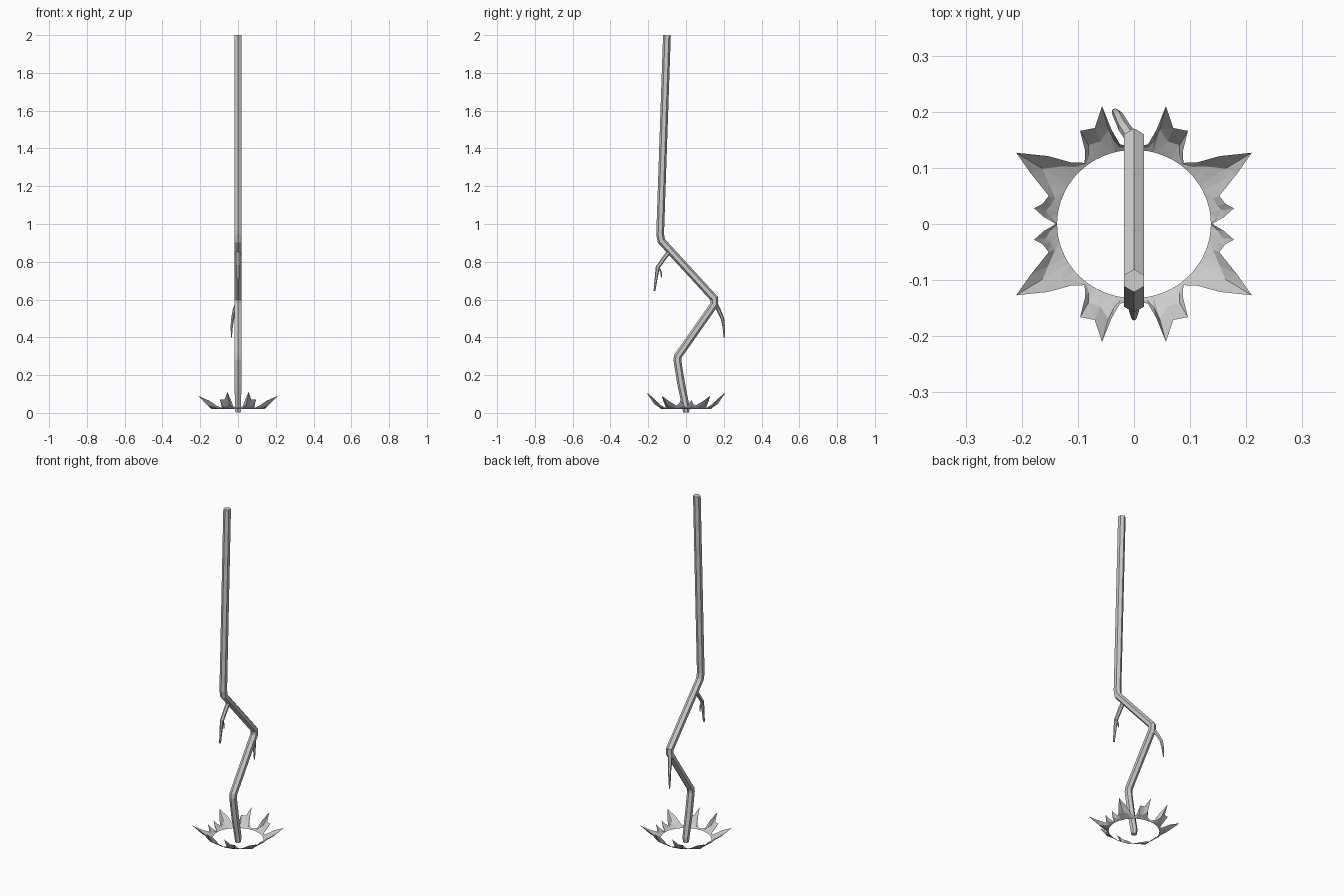
import bpy, bmesh, math
from mathutils import Vector

if "Cube" in bpy.data.objects:
    bpy.data.objects.remove(bpy.data.objects["Cube"])


def make_object(name, bm):
    bmesh.ops.recalc_face_normals(bm, faces=bm.faces)
    me = bpy.data.meshes.new(name)
    bm.to_mesh(me)
    bm.free()
    ob = bpy.data.objects.new(name, me)
    bpy.context.collection.objects.link(ob)
    return ob


def tube(name, path, radii, sides=6):
    """Tapered faceted tube swept along a path lying close to the YZ plane."""
    pts = [Vector(p) for p in path]
    bm = bmesh.new()
    rings = []
    for i, p in enumerate(pts):
        d_in = (p - pts[max(i - 1, 0)]).normalized()
        d_out = (pts[min(i + 1, len(pts) - 1)] - p).normalized()
        t = (d_in + d_out).normalized()
        v = t.cross(Vector((1, 0, 0))).normalized()
        u = v.cross(t).normalized()
        miter = 1.0
        if d_in.length and d_out.length:
            miter = 1 / max(0.7, t.dot(d_in))
        ring = []
        for k in range(sides):
            a = 2 * math.pi * k / sides
            ring.append(bm.verts.new(p + radii[i] * (v * math.cos(a) * miter + u * math.sin(a))))
        rings.append(ring)
    for a, b in zip(rings, rings[1:]):
        for k in range(sides):
            n = (k + 1) % sides
            bm.faces.new((a[k], a[n], b[n], b[k]))
    bm.faces.new(rings[0])
    bm.faces.new(rings[-1])
    return make_object(name, bm)


# Main zigzag bolt
tube("bolt",
     [(0, 0, 0.001), (0, 0, 0.03), (0, -0.025, 0.15), (0, -0.046, 0.28), (0, -0.043, 0.30),
      (0, 0.150, 0.575), (0, 0.150, 0.605), (0, -0.130, 0.91), (0, -0.137, 0.945),
      (0, -0.101, 1.999)],
     [0.016, 0.019] + [0.0205] * 8)

# Small side branches
tube("upper_branch",
     [(0, -0.08, 0.865), (0, -0.115, 0.82), (0, -0.150, 0.77), (0, -0.160, 0.70), (0, -0.167, 0.645)],
     [0.012, 0.0115, 0.0105, 0.007, 0.005])
tube("upper_branch_twig",
     [(0, -0.150, 0.775), (0, -0.138, 0.757), (0, -0.131, 0.74), (0, -0.130, 0.718)],
     [0.006, 0.005, 0.004, 0.0025])
tube("lower_branch",
     [(0, 0.148, 0.59), (-0.018, 0.173, 0.545), (-0.028, 0.193, 0.50), (-0.033, 0.199, 0.46), (-0.035, 0.203, 0.40)],
     [0.012, 0.011, 0.009, 0.007, 0.003])

# Splash crown: one quarter of the jagged rim, mirrored in x and y
rim = [(0.139, 0, 0.026), (0.160, 0.012, 0.043), (0.178, 0.028, 0.068), (0.163, 0.036, 0.05),
       (0.152, 0.050, 0.038), (0.184, 0.090, 0.062), (0.210, 0.127, 0.09), (0.153, 0.121, 0.065),
       (0.113, 0.110, 0.038), (0.088, 0.109, 0.026), (0.087, 0.130, 0.04), (0.096, 0.166, 0.07),
       (0.070, 0.171, 0.07), (0.057, 0.210, 0.11), (0.040, 0.168, 0.075), (0.025, 0.142, 0.035),
       (0, 0.136, 0.026)]
bm = bmesh.new()
columns = []
for x, y, z in rim:
    a = math.atan2(y, x)
    r_in = 0.132 + 0.005 * math.cos(a) ** 2
    base = Vector((r_in * math.cos(a), r_in * math.sin(a), 0.02))
    tip = Vector((x, y, z))
    mid = base.lerp(tip, 0.5)
    mid.z -= 0.2 * (z - 0.02)
    columns.append([bm.verts.new(c) for c in (base, mid, tip)])
for a, b in zip(columns, columns[1:]):
    for k in range(2):
        bm.faces.new((a[k], a[k + 1], b[k + 1], b[k]))
bmesh.ops.triangulate(bm, faces=bm.faces[:])
crown = make_object("splash_crown", bm)
mirror = crown.modifiers.new("mirror", "MIRROR")
mirror.use_axis = (True, True, False)
mirror.merge_threshold = 0.0005
